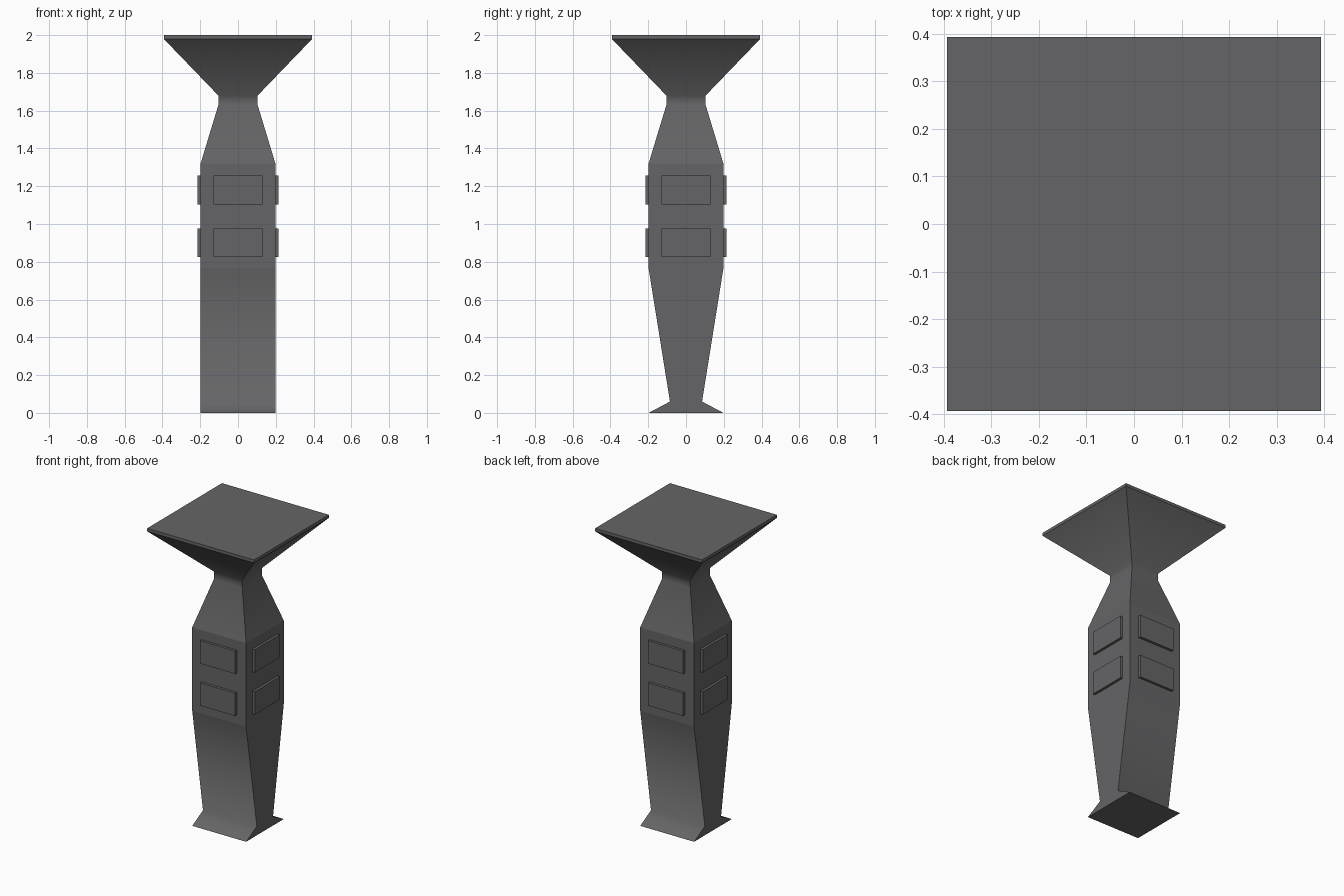
import bpy, bmesh
from mathutils import Matrix, Vector

if "Cube" in bpy.data.objects:
    bpy.data.objects.remove(bpy.data.objects["Cube"])

stone = bpy.data.materials.new("dark grey stone")
stone.diffuse_color = (0.13, 0.13, 0.135, 1)
stone.use_nodes = True
stone.node_tree.nodes["Principled BSDF"].inputs["Base Color"].default_value = stone.diffuse_color


def finish(name, bm):
    bmesh.ops.recalc_face_normals(bm, faces=bm.faces)
    me = bpy.data.meshes.new(name)
    bm.to_mesh(me)
    bm.free()
    me.materials.append(stone)
    ob = bpy.data.objects.new(name, me)
    bpy.context.collection.objects.link(ob)
    return ob


# Pillar shaft: rectangular sections (z, half x, half y)
sections = [(0, .198, .198), (.06, .198, .085), (.765, .198, .198),
            (1.32, .198, .198), (1.63, .104, .104), (1.68, .104, .104),
            (1.98, .393, .393), (2, .393, .393)]
crisp = (0, .765, 1.32, 1.98, 2)
bm = bmesh.new()
rings = [[bm.verts.new((sx * hx, sy * hy, z))
          for sx, sy in ((-1, -1), (1, -1), (1, 1), (-1, 1))]
         for z, hx, hy in sections]
for a, b in zip(rings, rings[1:]):
    for i in range(4):
        j = (i + 1) % 4
        bm.faces.new((a[i], a[j], b[j], b[i]))
bm.faces.new(rings[0][::-1])
bm.faces.new(rings[-1])
# Corners and main breaks stay sharp, neck and foot blend smoothly
for f in bm.faces:
    f.smooth = True
for e in bm.edges:
    z0, z1 = e.verts[0].co.z, e.verts[1].co.z
    level = abs(z0 - z1) < 1e-5
    e.smooth = level and not any(abs(z0 - c) < 1e-4 for c in crisp)
finish("pillar", bm)

# Two rows of raised panels, one on each side
for row, zc in (("lower", .9), ("upper", 1.18)):
    for k, side in enumerate(("front", "right", "back", "left")):
        bm = bmesh.new()
        bmesh.ops.create_cube(bm, size=1)
        bmesh.ops.scale(bm, vec=Vector((.26, .04, .152)), verts=bm.verts)
        bmesh.ops.translate(bm, vec=Vector((0, -.195, zc)), verts=bm.verts)
        bmesh.ops.rotate(bm, cent=(0, 0, 0), verts=bm.verts,
                         matrix=Matrix.Rotation(k * 1.5707963, 3, 'Z'))
        finish(f"{row}_{side}_panel", bm)
